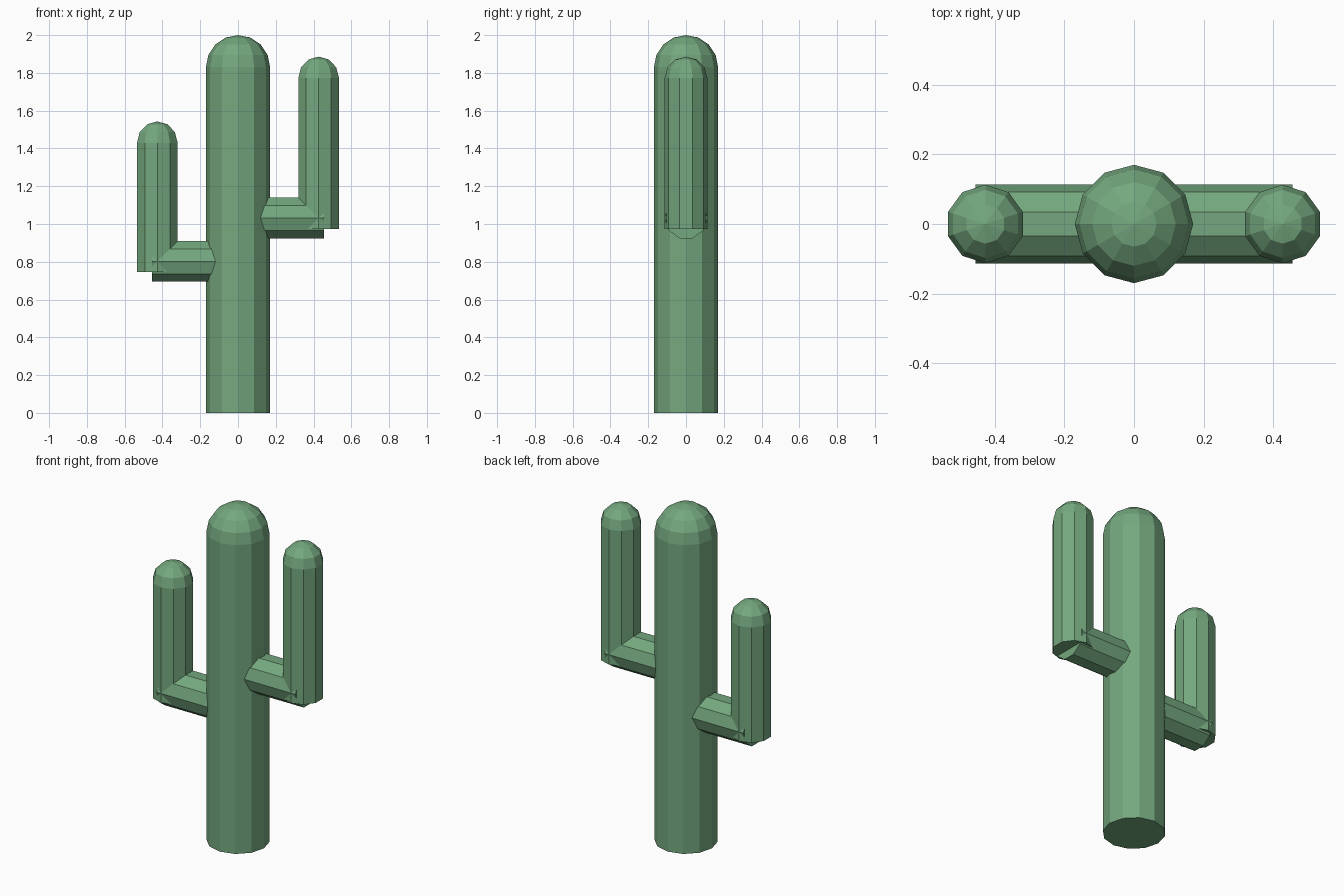
import bpy
import bmesh
from math import sin, cos, pi, radians
from mathutils import Matrix

default = bpy.data.objects.get("Cube")
if default:
    bpy.data.objects.remove(default, do_unlink=True)

# One flat green for the whole plant
green = bpy.data.materials.new("cactus_green")
green.use_nodes = True
colour = (0.175, 0.39, 0.21, 1)
green.diffuse_color = colour
bsdf = next(n for n in green.node_tree.nodes if n.type == "BSDF_PRINCIPLED")
bsdf.inputs["Base Color"].default_value = colour


def finish(name, bm):
    bmesh.ops.recalc_face_normals(bm, faces=bm.faces)
    mesh = bpy.data.meshes.new(name)
    bm.to_mesh(mesh)
    bm.free()
    mesh.materials.append(green)
    obj = bpy.data.objects.new(name, mesh)
    bpy.context.collection.objects.link(obj)
    return obj


def domed_column(name, x, bottom, shoulder, radius, sides, steps):
    """Faceted upright column with a flat base and a hemispherical top."""
    profile = [(radius, bottom)]
    for i in range(steps):
        a = i * pi / 2 / steps
        profile.append((radius * cos(a), shoulder + radius * sin(a)))
    bm = bmesh.new()
    rings = [[bm.verts.new((x + r * cos(pi / 2 + 2 * pi * k / sides),
                            r * sin(pi / 2 + 2 * pi * k / sides), z))
              for k in range(sides)] for r, z in profile]
    tip = bm.verts.new((x, 0, shoulder + radius))
    bm.faces.new(rings[0])
    for k in range(sides):
        n = (k + 1) % sides
        for low, high in zip(rings, rings[1:]):
            bm.faces.new((low[k], low[n], high[n], high[k]))
        bm.faces.new((rings[-1][k], rings[-1][n], tip))
    return finish(name, bm)


def branch(name, end_x, z, radius, sides):
    """Faceted horizontal cylinder from the trunk's core out to end_x."""
    bm = bmesh.new()
    bmesh.ops.create_cone(bm, cap_ends=True, segments=sides, radius1=radius,
                          radius2=radius, depth=abs(end_x))
    # create_cone puts a corner on +y, which stays there after tipping over
    bm.transform(Matrix.Translation((end_x / 2, 0, z))
                 @ Matrix.Rotation(radians(90), 4, "Y"))
    return finish(name, bm)


# Trunk
domed_column("trunk", 0, 0, 1.83, 0.17, 12, 4)

# Arms: side, elbow height, upright base, upright shoulder
for label, side, elbow, base, shoulder in (
        ("left", 1, 1.032, 0.973, 1.773),
        ("right", -1, 0.802, 0.747, 1.43)):
    branch(label + "_arm_branch", side * 0.456, elbow, 0.113, 10)
    domed_column(label + "_arm_upright", side * 0.427, base, shoulder,
                 0.113, 10, 3)
